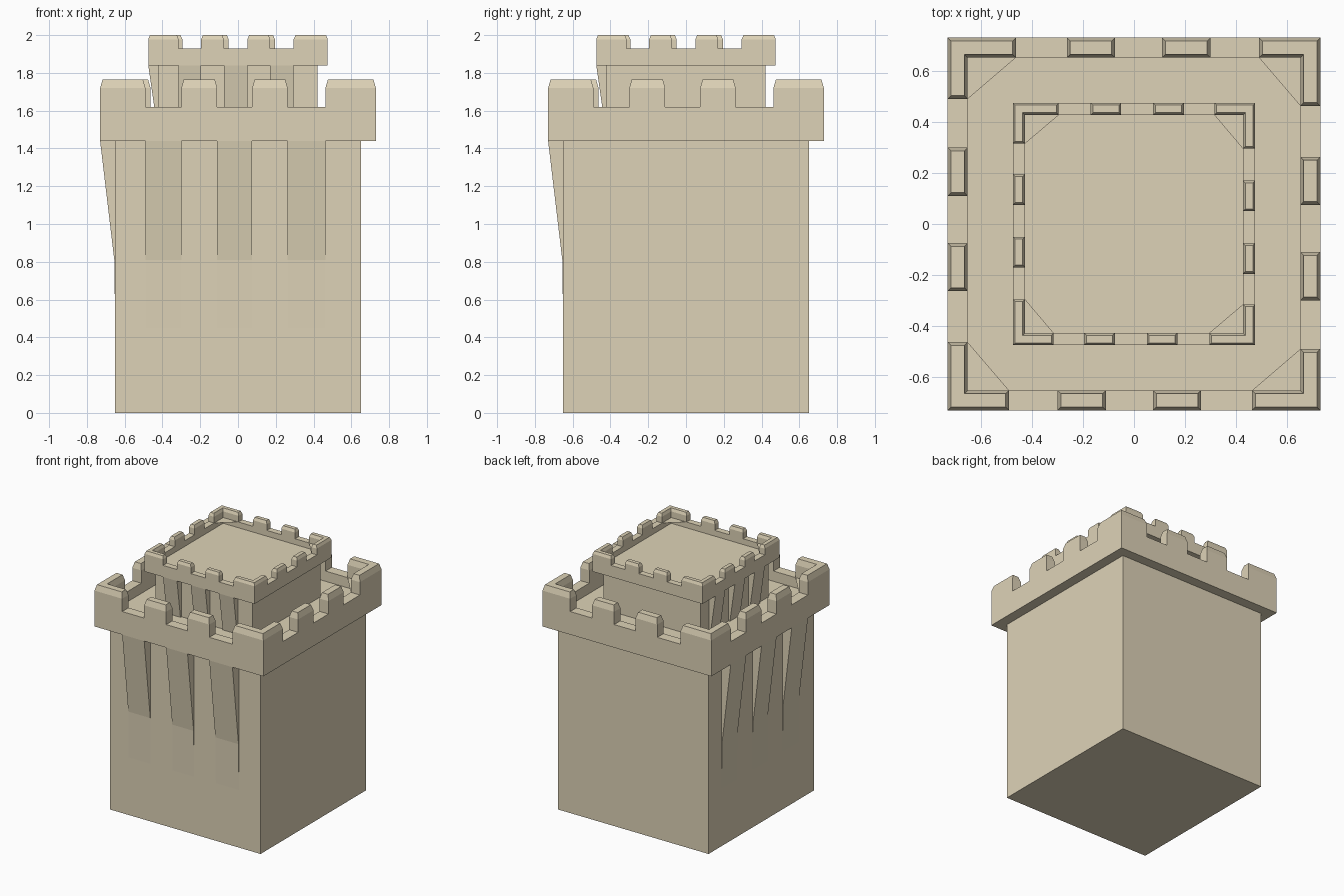
import bpy, bmesh
from mathutils import Vector, Matrix
from math import pi

if "Cube" in bpy.data.objects:
    bpy.data.objects.remove(bpy.data.objects["Cube"])

stone = bpy.data.materials.new("stone")
stone.diffuse_color = (0.73, 0.65, 0.475, 1)
stone.use_nodes = True
stone.node_tree.nodes["Principled BSDF"].inputs["Base Color"].default_value = stone.diffuse_color


def make(name, bm, turn=0):
    """Finish a bmesh as an object, turned by quarter turns about z."""
    bmesh.ops.rotate(bm, verts=bm.verts, cent=(0, 0, 0), matrix=Matrix.Rotation(turn * pi / 2, 3, 'Z'))
    bmesh.ops.recalc_face_normals(bm, faces=bm.faces)
    me = bpy.data.meshes.new(name)
    bm.to_mesh(me)
    bm.free()
    me.materials.append(stone)
    ob = bpy.data.objects.new(name, me)
    bpy.context.collection.objects.link(ob)
    return ob


def loft(name, rings, turn=0):
    """Closed solid through matching rings of points."""
    bm = bmesh.new()
    vs = [[bm.verts.new(p) for p in r] for r in rings]
    n = len(vs[0])
    for a, b in zip(vs, vs[1:]):
        for i in range(n):
            bm.faces.new((a[i], a[(i + 1) % n], b[(i + 1) % n], b[i]))
    bm.faces.new(vs[0][::-1])
    bm.faces.new(vs[-1])
    return make(name, bm, turn)


def square(r, z):
    return [(-r, -r, z), (r, -r, z), (r, r, z), (-r, r, z)]


def inset(poly, d):
    """Inset a counter-clockwise right-angled outline."""
    out = []
    for i, p in enumerate(poly):
        e1 = (Vector(p) - Vector(poly[i - 1])).normalized()
        e2 = (Vector(poly[(i + 1) % len(poly)]) - Vector(p)).normalized()
        n = Vector((-e1.y - e2.y, e1.x + e2.x))
        out.append(tuple(Vector(p) + n * d))
    return out


def merlon(name, poly, z0, z1, z2, d, turn):
    top = inset(poly, d)
    loft(name, [[(x, y, z0) for x, y in poly], [(x, y, z1) for x, y in poly],
                [(x, y, z2) for x, y in top]], turn)


def battlement(tag, R, r, b, z, zb, zt, d):
    """Crown of four sides: corner pieces, two merlons a side, corner plates."""
    for k in range(4):
        corner = [(-R, -R), (b[0], -R), (b[0], -r), (-r, -r), (-r, -b[5]), (-R, -b[5])]
        merlon(tag + "_corner_merlon", corner, z, zb, zt, d, k)
        for x0, x1 in ((b[1], b[2]), (b[3], b[4])):
            merlon(tag + "_merlon", [(x0, -R), (x1, -R), (x1, -r), (x0, -r)], z, zb, zt, d, k)
        bm = bmesh.new()
        bm.faces.new([bm.verts.new(c) for c in ((-r, -r, z), (b[0], -r, z), (-r, -b[5], z))])
        make(tag + "_corner_plate", bm, k)


def corbels(tag, wall, R, b, zs, z0, z1):
    """Tapered ribs on the front and left walls only."""
    for k in (0, 3):
        for x0, x1 in ((b[0], b[1]), (b[2], b[3]), (b[4], b[5])):
            prof = [(-wall + 0.02, zs), (-wall, zs), (-wall - 0.005, z0), (-R, z1), (-wall + 0.02, z1)]
            loft(tag + "_corbel", [[(x, y, z) for y, z in prof] for x in (x0, x1)], k)


# Lower keep, with a sunken deck inside the parapet
low = [-0.49, -0.30, -0.11, 0.075, 0.263, 0.463]
LOW_DECK = 1.54
loft("lower_wall", [square(0.65, 0), square(0.65, 1.44), square(0.73, 1.44),
                    square(0.73, 1.62), square(0.652, 1.62), square(0.652, LOW_DECK)])
battlement("lower", 0.73, 0.652, low, 1.62, 1.72, 1.765, 0.013)
corbels("lower", 0.65, 0.73, low, 0.45, 0.81, 1.44)

# Upper turret
up = [-0.315, -0.195, -0.075, 0.05, 0.17, 0.295]
UP_DECK = 1.885
loft("upper_wall", [square(0.42, LOW_DECK), square(0.42, 1.84), square(0.475, 1.84),
                    square(0.475, 1.93), square(0.427, 1.93), square(0.427, UP_DECK)])
battlement("upper", 0.475, 0.427, up, 1.93, 1.978, 2.0, 0.009)
corbels("upper", 0.42, 0.475, up, LOW_DECK - 0.06, LOW_DECK - 0.05, 1.84)
